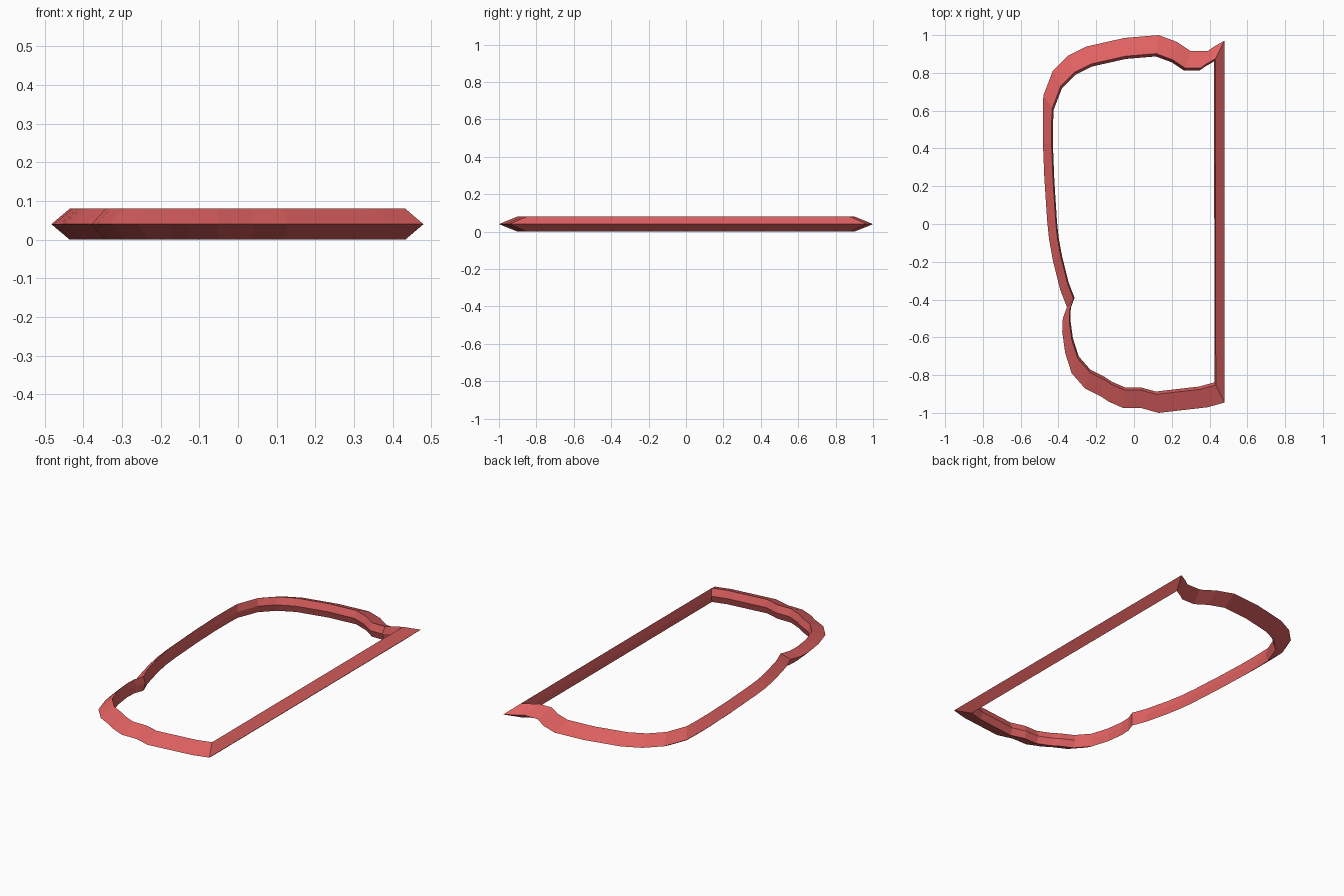
import bpy
import bmesh

# Outline of the frame's outer ridge, clockwise from the upper left
outline = [
    (-0.48, 0.68), (-0.43, 0.81), (-0.35, 0.89), (-0.25, 0.94), (-0.05, 0.985),
    (0.13, 1.0), (0.225, 0.965), (0.30, 0.915), (0.39, 0.915), (0.425, 0.94),
    (0.478, 0.97), (0.48, -0.945), (0.39, -0.97), (0.13, -1.0), (0.04, -0.975),
    (-0.055, -0.975), (-0.135, -0.94), (-0.18, -0.91), (-0.26, -0.87),
    (-0.33, -0.79), (-0.365, -0.68), (-0.38, -0.57), (-0.377, -0.50),
    (-0.355, -0.44), (-0.39, -0.35), (-0.43, -0.19), (-0.45, -0.08),
    (-0.46, 0.02), (-0.475, 0.25), (-0.483, 0.45), (-0.483, 0.60),
]

# Cross-section: (scale of outline, height) for outer ridge, top, inner ridge, bottom
section = [(1.0, 0.04), (0.902, 0.08), (0.887, 0.04), (0.902, 0.0)]

# Sweep the section around the outline
bm = bmesh.new()
rings = [[bm.verts.new((x * s, y * s, z)) for x, y in outline] for s, z in section]
n = len(outline)
for a, b in zip(rings, rings[1:] + rings[:1]):
    for i in range(n):
        j = (i + 1) % n
        bm.faces.new((a[i], a[j], b[j], b[i]))
bmesh.ops.recalc_face_normals(bm, faces=bm.faces)

mesh = bpy.data.meshes.new("window_frame")
bm.to_mesh(mesh)
bm.free()
frame = bpy.data.objects.new("window_frame", mesh)
bpy.context.collection.objects.link(frame)

# Red paint
red = bpy.data.materials.new("red")
red.diffuse_color = (0.75, 0.12, 0.12, 1.0)
mesh.materials.append(red)
